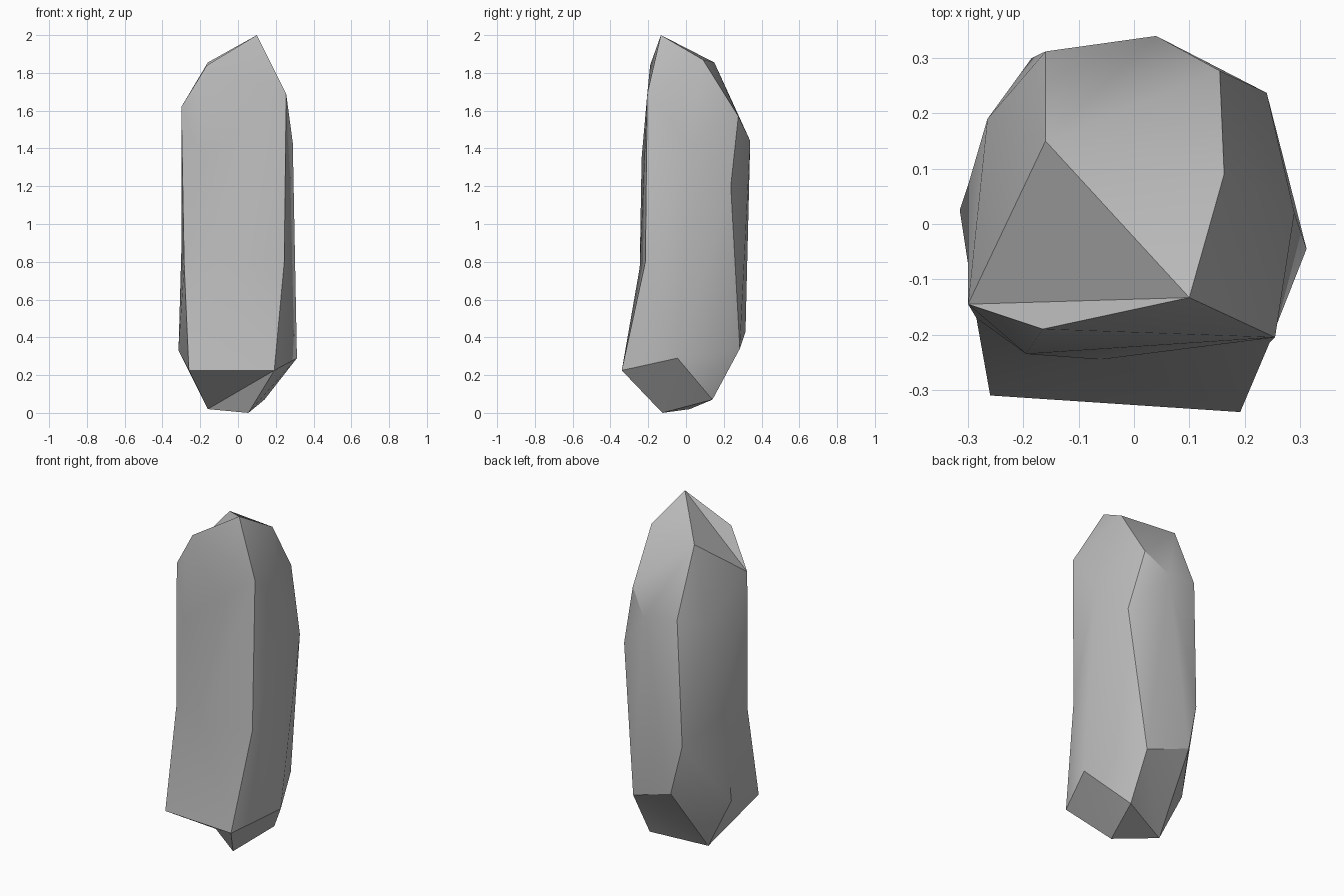
import bpy
import bmesh
import math

default_cube = bpy.data.objects.get("Cube")
if default_cube:
    bpy.data.objects.remove(default_cube, do_unlink=True)

# Corners of the boulder, named by where they sit
corners = {
    # crown
    "peak": (.10, -.133, 2), "crown_back": (-.16, .15, 1.855),
    "crown_right": (.163, .09, 1.87), "crown_front": (-.165, -.19, 1.84),
    # front ridges, with the slight hollow at mid height
    "left_brow": (-.30, -.145, 1.62), "left_waist": (-.285, -.17, .79),
    "left_toe": (-.26, -.31, .225),
    "right_brow": (.255, -.205, 1.69), "right_waist": (.245, -.215, .8),
    "right_toe": (.192, -.34, .225),
    "chest": (-.195, -.235, 1.35), "belly": (-.06, -.245, .77),
    # flanks
    "right_shoulder": (.29, .02, 1.43), "right_hip": (.312, -.045, .29),
    "left_shoulder": (-.265, .19, 1.42), "left_flank": (-.30, .07, .86),
    "left_hip": (-.315, .025, .33),
    # back ridges
    "back_brow": (.155, .277, 1.57), "back_hump": (.04, .34, 1.44),
    "back_elbow": (.24, .237, 1.2), "back_heel": (.147, .285, .34),
    "spine_top": (-.16, .312, 1.47), "spine_mid": (-.185, .30, .72),
    "spine_heel": (-.12, .315, .43),
    # underside
    "base_left": (-.16, .02, .02), "base_front": (.055, -.125, 0),
    "base_right": (.14, .14, .07),
}

# Each hub corner spreads a fan of facets over the corners around it
fans = {
    "peak": "crown_back left_brow crown_front right_brow crown_right crown_back",
    "chest": "crown_front left_brow left_waist belly right_brow crown_front",
    "belly": "left_waist left_toe right_toe right_waist right_brow",
    "right_brow": "right_waist right_shoulder crown_right",
    "back_brow": "crown_back crown_right right_shoulder back_elbow",
    "back_hump": "crown_back back_brow back_elbow back_heel spine_heel "
                 "spine_mid spine_top crown_back",
    "left_shoulder": "crown_back spine_top spine_mid left_flank left_brow crown_back",
    "left_brow": "left_flank left_waist",
    "left_hip": "left_flank spine_mid spine_heel base_left left_toe "
                "left_waist left_flank",
    "right_hip": "right_toe right_waist right_shoulder back_elbow back_heel "
                 "base_right base_front right_toe",
    "base_left": "spine_heel back_heel base_right base_front right_toe left_toe",
}

bm = bmesh.new()
verts = {name: bm.verts.new(place) for name, place in corners.items()}
for hub, rim in fans.items():
    ring = rim.split()
    for first, second in zip(ring, ring[1:]):
        bm.faces.new((verts[hub], verts[first], verts[second]))
bmesh.ops.recalc_face_normals(bm, faces=bm.faces)

mesh = bpy.data.meshes.new("boulder")
bm.to_mesh(mesh)
bm.free()
boulder = bpy.data.objects.new("boulder", mesh)
bpy.context.collection.objects.link(boulder)

# Plain grey stone
stone = bpy.data.materials.new("stone_grey")
stone.use_nodes = True
stone.diffuse_color = (.5, .5, .5, 1)
stone.node_tree.nodes["Principled BSDF"].inputs["Base Color"].default_value = (.5, .5, .5, 1)
mesh.materials.append(stone)

# Soft facets with the hard ridges kept
bpy.context.view_layer.objects.active = boulder
boulder.select_set(True)
bpy.ops.object.shade_smooth_by_angle(angle=math.radians(30))
